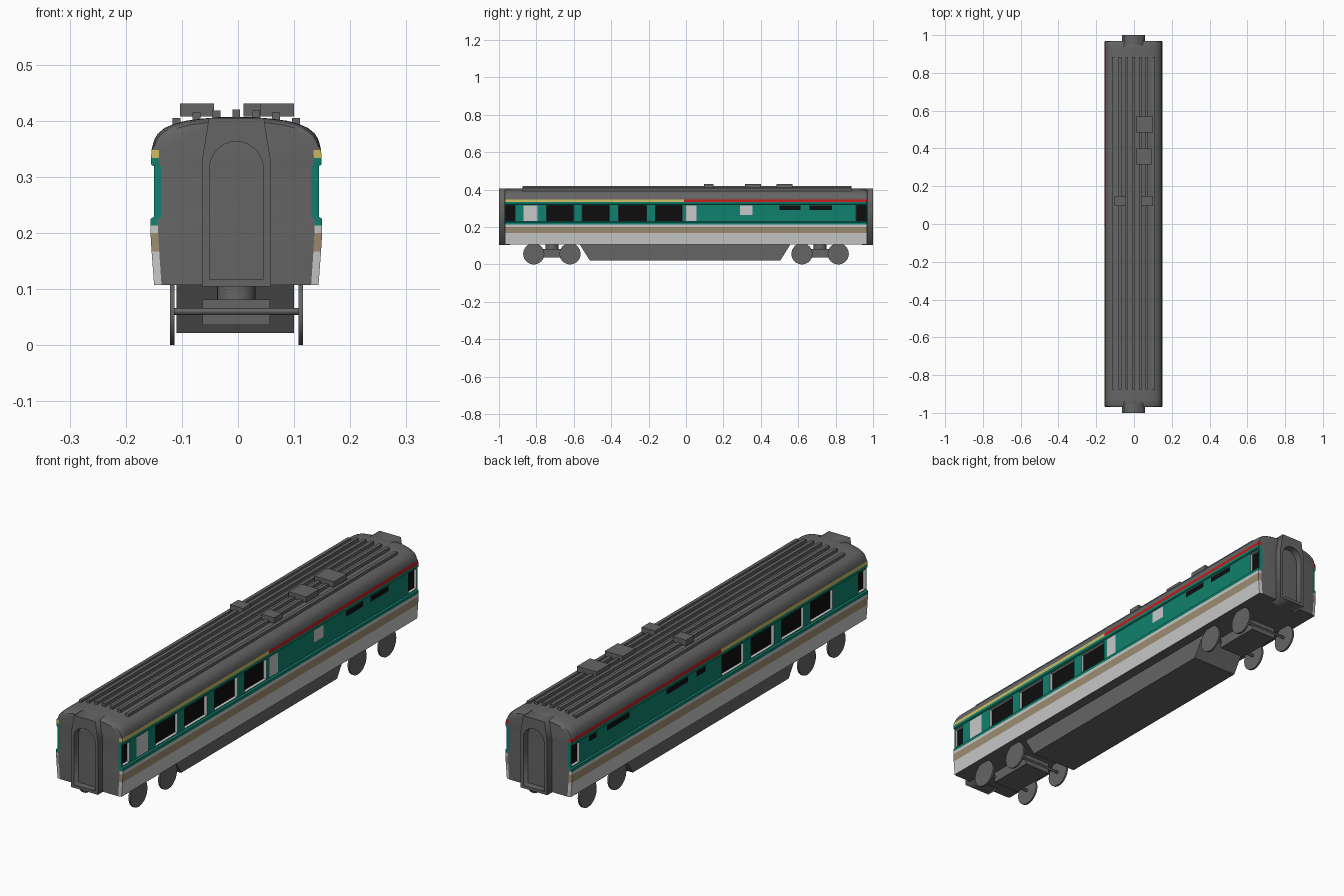
import bpy, bmesh, math

if "Cube" in bpy.data.objects:
    bpy.data.objects.remove(bpy.data.objects["Cube"])

CX = -0.003  # body centreline


def mat(name, r, g, b):
    m = bpy.data.materials.new(name)
    m.diffuse_color = (r, g, b, 1)
    m.use_nodes = True
    m.node_tree.nodes["Principled BSDF"].inputs["Base Color"].default_value = m.diffuse_color
    return m


GREY, LIGHT, TAN, TEAL, YELLOW, RED, BLACK = range(7)
MATS = [mat("dark_grey", .13, .13, .13), mat("light_grey", .58, .58, .58),
        mat("tan", .34, .27, .17), mat("teal", .005, .22, .155),
        mat("yellow", .60, .50, .12), mat("red", .58, .01, .01),
        mat("black", .004, .004, .004)]


def finish(name, bm, mats):
    me = bpy.data.meshes.new(name)
    bm.to_mesh(me)
    bm.free()
    for m in mats:
        me.materials.append(m)
    ob = bpy.data.objects.new(name, me)
    bpy.context.collection.objects.link(ob)
    return ob


def smooth(ob, angle=30):
    bpy.ops.object.select_all(action='DESELECT')
    ob.select_set(True)
    bpy.context.view_layer.objects.active = ob
    bpy.ops.object.shade_smooth_by_angle(angle=math.radians(angle))


def box(name, x0, x1, y0, y1, z0, z1, taper=0):
    # box whose bottom can be shortened in y by taper
    bm = bmesh.new()
    bmesh.ops.create_cube(bm, size=1)
    for v in bm.verts:
        low = v.co.z < 0
        y = y0 if v.co.y < 0 else y1
        if low:
            y += taper if v.co.y < 0 else -taper
        v.co = (x0 if v.co.x < 0 else x1, y, z0 if low else z1)
    return finish(name, bm, [MATS[GREY]])


def cylinder(name, loc, r, depth, along_x=True, seg=32):
    bm = bmesh.new()
    bmesh.ops.create_cone(bm, cap_ends=True, segments=seg, radius1=r, radius2=r, depth=depth)
    ob = finish(name, bm, [MATS[GREY]])
    ob.location = loc
    if along_x:
        ob.rotation_euler = (0, math.pi / 2, 0)
    smooth(ob)
    return ob


# Side openings: (y0, y1, z0, z1, material)
W0, W1 = .232, .315
windows = [(-.962, -.915), (-.745, -.60), (-.555, -.41), (-.36, -.21), (-.163, -.02), (.91, .962)]
common = [(a, b, W0, W1, BLACK) for a, b in windows]
right = common + [(-.87, -.795, W0, W1, LIGHT), (0, .055, W0, W1, LIGHT),
                  (.29, .355, .265, W1, LIGHT), (.50, .612, .292, W1, BLACK),
                  (.66, .78, .292, W1, BLACK)]
left = common + [(.80, .85, .292, W1, BLACK), (.585, .73, .292, W1, BLACK),
                 (.20, .343, .292, W1, BLACK), (.088, .147, .292, W1, BLACK)]

# Body shell: half profile lofted along y, coloured by height
half = [(.1465, .107), (.151, .167), (.153, .2), (.153, .213), (.153, .225),
        (.147, .229), (.147, W0), (.147, .265), (.147, .292), (.147, W1),
        (.147, .319), (.152, .322), (.152, .334), (.151, .348), (.149, .357),
        (.146, .367), (.140, .377), (.128, .387), (.112, .394), (.09, .400),
        (.06, .404), (.03, .4065), (0, .407)]
ring = half + [(-x, z) for x, z in reversed(half[:-1])]
ys = {-.01, .945, -.945, .93, -.93, .967, -.967}
for w in right + left:
    ys |= {w[0], w[1]}
ys = sorted(ys)
stations = [(-.97, .91, .86)]
for y in ys:
    k = {.945: .985, .962: .93, .967: .89}.get(abs(y), 1)
    stations.append((y, 1, k))
stations.append((.97, .91, .86))

bm = bmesh.new()
rows = []
for y, sx, k in stations:
    row = []
    for x, z in ring:
        if z > .349:
            zz = .349 + (z - .349) * k
            xx = x * (sx if sx < 1 else 1 - (1 - k) * .25)
        else:
            zz, xx = z, x * sx
        row.append(bm.verts.new((CX + xx, y, zz)))
    rows.append(row)
n = len(ring)
for a, b in zip(rows, rows[1:]):
    for i in range(n):
        j = (i + 1) % n
        bm.faces.new((a[i], b[i], b[j], a[j]))
bm.faces.new(rows[0])
bm.faces.new(rows[-1][::-1])
bmesh.ops.recalc_face_normals(bm, faces=bm.faces[:])

glass = []
for f in bm.faces:
    c = f.calc_center_median()
    if len(f.verts) > 4 or abs(c.x - CX) < .12 or c.z > .348:
        continue
    for top, m in ((.167, LIGHT), (.2, TAN), (.213, LIGHT), (.334, TEAL),
                   (.349, RED if c.y > -.01 else YELLOW)):
        if c.z < top:
            f.material_index = m
            break
    for y0, y1, z0, z1, m in (right if c.x > 0 else left):
        if y0 < c.y < y1 and z0 < c.z < z1:
            f.material_index = m
            if m == BLACK and z0 == W0:
                glass.append(f)
# recessed windows with light frames
rim = bmesh.ops.inset_region(bm, faces=glass, thickness=.0005, depth=-.012,
                             use_even_offset=True)["faces"]
for f in rim:
    f.material_index = LIGHT
smooth(finish("carriage_body", bm, MATS))

# Roof ribs
for i, top in enumerate((.405, .415, .418, .42, .418, .415, .405)):
    x = CX + (i - 3) * .0355
    box("roof_rib", x - .007, x + .007, -.875, .885, top - .018, top)

# Roof vents
for x0, x1, y0, y1 in ((-.103, -.043, .095, .147), (.04, .10, .095, .147),
                       (.01, .092, .315, .40), (.01, .10, .485, .57)):
    box("roof_vent", x0, x1, y0, y1, .408, .431)

# Gangways: outline with an arched opening, extruded
outer = [(-.0615, .105), (.0615, .105), (.0615, .327), (.049, .405), (-.049, .405), (-.0615, .327)]
arch = [(-.048, .117), (.048, .117)]
arch += [(.048 * math.cos(t * math.pi / 14), .314 + .049 * math.sin(t * math.pi / 14))
         for t in range(15)]
for s in (-1, 1):
    cu = bpy.data.curves.new("gangway", 'CURVE')
    cu.dimensions = '2D'
    cu.fill_mode = 'BOTH'
    cu.extrude = .03
    for pts in (outer, arch):
        sp = cu.splines.new('POLY')
        sp.points.add(len(pts) - 1)
        for p, (x, z) in zip(sp.points, pts):
            p.co = (x, z, 0, 1)
        sp.use_cyclic_u = True
    cu.materials.append(MATS[GREY])
    ob = bpy.data.objects.new("gangway", cu)
    bpy.context.collection.objects.link(ob)
    ob.location = (CX, s * .97, 0)
    ob.rotation_euler = (math.pi / 2, 0, 0)
    bpy.ops.object.select_all(action='DESELECT')
    ob.select_set(True)
    bpy.context.view_layer.objects.active = ob
    bpy.ops.object.convert(target='MESH')

# Equipment skirt under the floor
box("underfloor_skirt", -.11, .10, -.57, .56, .022, .11, taper=.055)

# Bogies
for s in (-1, 1):
    yc = s * .717
    box("bogie_frame", CX - .06, CX + .06, yc - .10, yc + .10, .036, .081)
    cylinder("bogie_pivot", (CX, yc, .095), .034, .03, along_x=False)
    for d in (-.097, .097):
        cylinder("axle", (CX, yc + d, .06), .006, .23, seg=12)
        for side in (-1, 1):
            cylinder("wheel", (CX + side * .1145, yc + d, .0565), .0565, .008)
